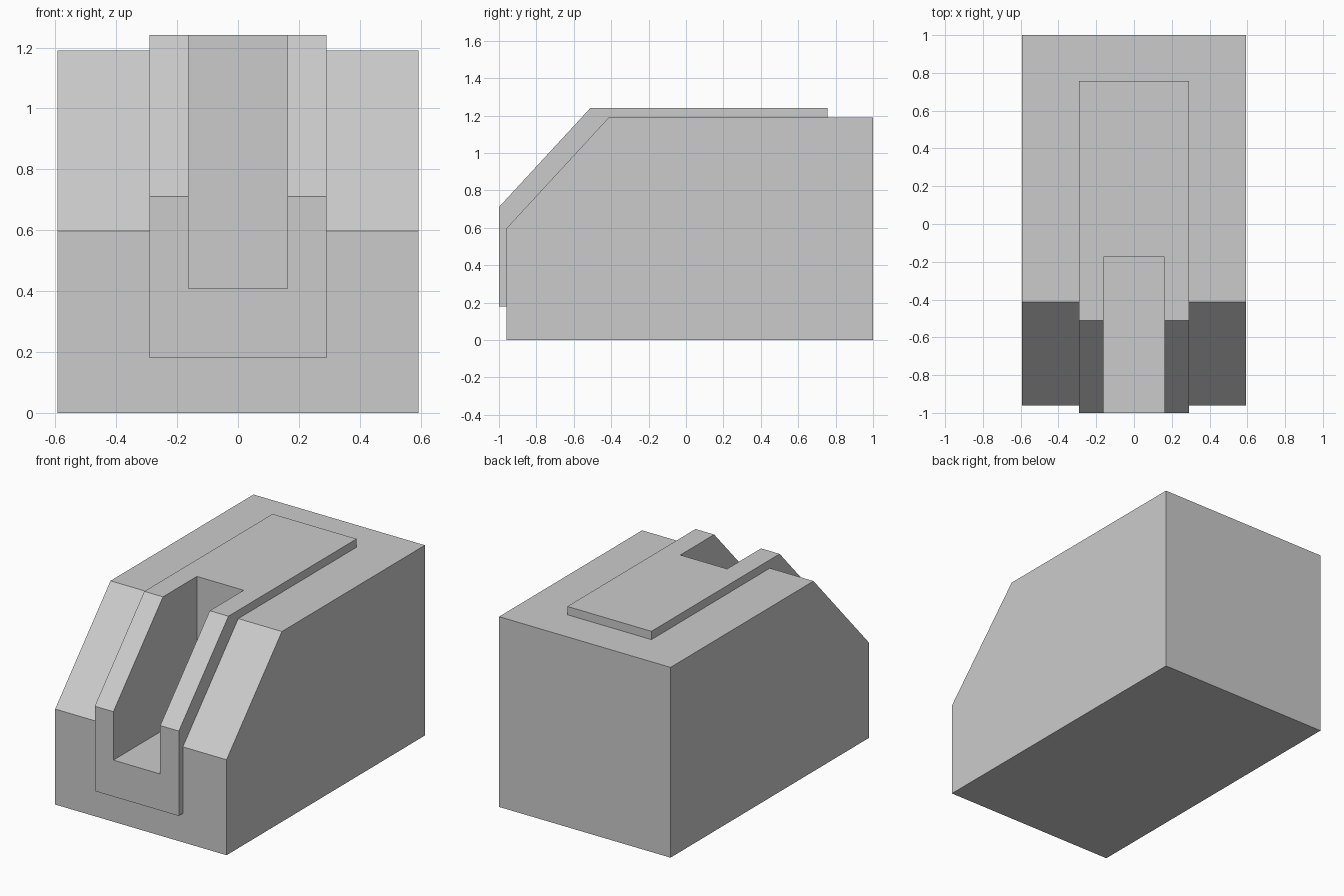
import bpy

if "Cube" in bpy.data.objects:
    bpy.data.objects.remove(bpy.data.objects["Cube"])


def extrude_profile(name, profile, half_width):
    """Closed solid from a (y, z) outline, extruded symmetrically along x."""
    n = len(profile)
    verts = [(x, y, z) for x in (-half_width, half_width) for y, z in profile]
    faces = [tuple(reversed(range(n))), tuple(range(n, 2 * n))]
    faces += [(i, (i + 1) % n, (i + 1) % n + n, i + n) for i in range(n)]
    mesh = bpy.data.meshes.new(name)
    mesh.from_pydata(verts, [], faces)
    obj = bpy.data.objects.new(name, mesh)
    bpy.context.collection.objects.link(obj)
    return obj


def combine(target, tool, operation):
    """Apply a boolean and discard the tool object."""
    tool.hide_render = True
    mod = target.modifiers.new(operation.lower(), 'BOOLEAN')
    mod.operation = operation
    mod.solver = 'EXACT'
    mod.object = tool
    bpy.context.view_layer.objects.active = target
    bpy.ops.object.modifier_apply(modifier=mod.name)
    bpy.data.objects.remove(tool)


# Main block with sloped front
body = extrude_profile("sight_body", [
    (-0.96, 0), (1, 0), (1, 1.19), (-0.413, 1.19), (-0.96, 0.597)], 0.593)

# Raised band following the front, slope and top
band = extrude_profile("raised_band", [
    (-1, 0.18), (0.757, 0.18), (0.757, 1.242), (-0.51, 1.242), (-1, 0.711)], 0.291)
combine(body, band, 'UNION')

# Channel open at the front and top
slot = extrude_profile("slot_cutter", [
    (-1.2, 0.408), (-0.175, 0.408), (-0.175, 1.5), (-1.2, 1.5)], 0.162)
combine(body, slot, 'DIFFERENCE')
body.name = "slotted_block"
